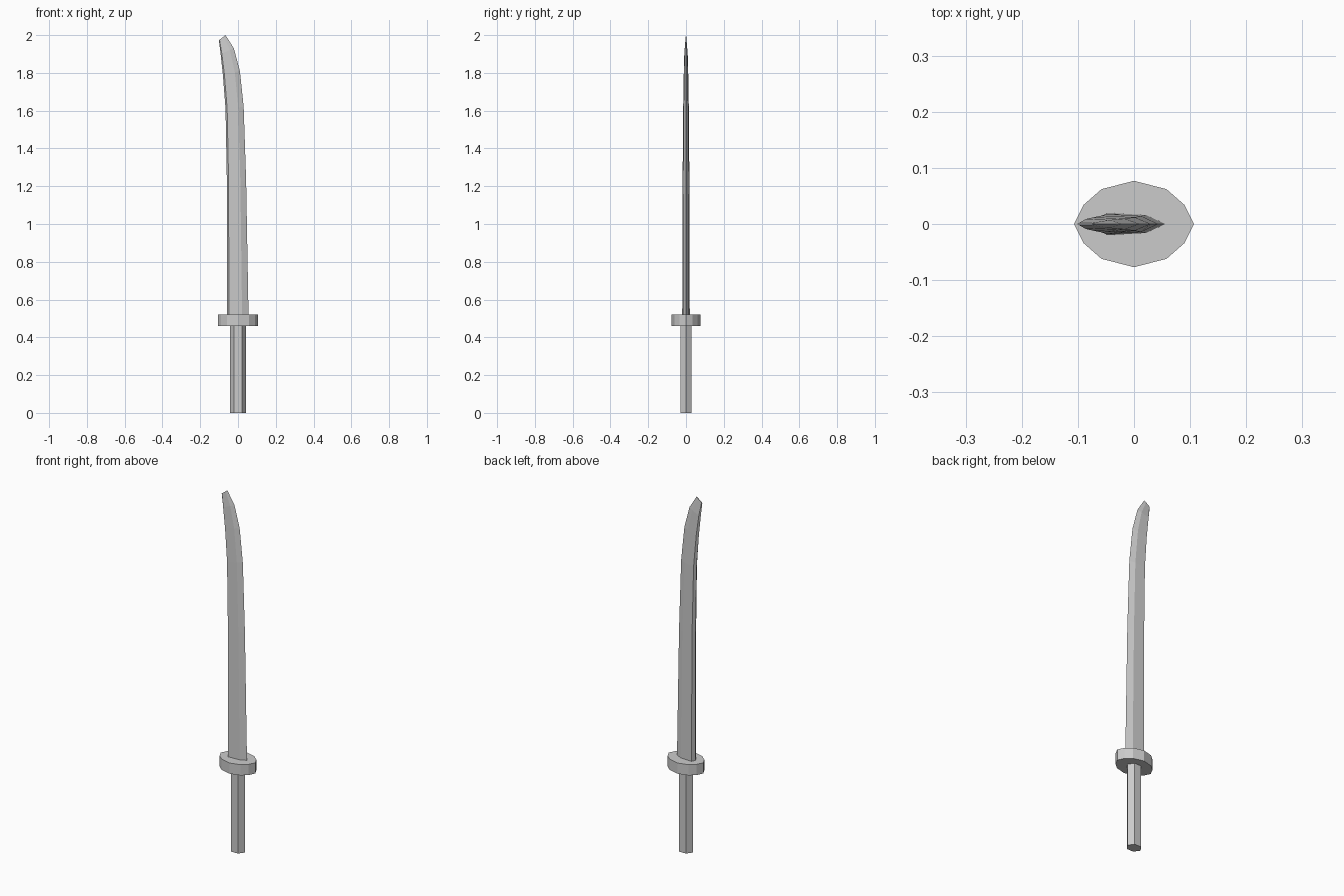
import bpy, bmesh
from math import cos, sin, pi

if "Cube" in bpy.data.objects:
    bpy.data.objects.remove(bpy.data.objects["Cube"])


def loft(name, rings):
    """Skin a list of equal-length vertex rings and cap both ends."""
    bm = bmesh.new()
    rows = [[bm.verts.new(p) for p in r] for r in rings]
    n = len(rows[0])
    for a, b in zip(rows, rows[1:]):
        for i in range(n):
            j = (i + 1) % n
            bm.faces.new((a[i], a[j], b[j], b[i]))
    bm.faces.new(rows[0][::-1])
    bm.faces.new(rows[-1])
    bmesh.ops.recalc_face_normals(bm, faces=bm.faces)
    me = bpy.data.meshes.new(name)
    bm.to_mesh(me)
    bm.free()
    ob = bpy.data.objects.new(name, me)
    bpy.context.collection.objects.link(ob)
    return ob


def oval(sides, rx, ry, z):
    return [(rx * cos(2 * pi * i / sides), ry * sin(2 * pi * i / sides), z)
            for i in range(sides)]


# Six-sided grip
loft("grip", [oval(6, 0.042, 0.035, z) for z in (0, 0.47)])

# Twelve-sided oval guard
def guard_ring(z):
    quarter = [(0.107, 0), (0.09, 0.034), (0.058, 0.062), (0, 0.077)]
    half = quarter + [(-x, y) for x, y in quarter[-2::-1]]
    return [(x, y, z) for x, y in half + [(x, -y) for x, y in half[-2:0:-1]]]


loft("guard", [guard_ring(z) for z in (0.46, 0.52)])

# Curved blade: edge x, edge z, spine x, spine z, half thickness
stations = [
    (0.056, 0.50, -0.058, 0.50, 0.020),
    (0.043, 1.23, -0.059, 1.23, 0.018),
    (0.030, 1.62, -0.066, 1.61, 0.015),
    (0.010, 1.81, -0.080, 1.79, 0.012),
    (-0.022, 1.93, -0.092, 1.90, 0.009),
    (-0.066, 2.00, -0.101, 1.973, 0.002),
]


def blade_ring(ex, ez, sx, sz, t):
    def at(f, y):
        return (ex + (sx - ex) * f, y, ez + (sz - ez) * f)
    # cutting edge, ridges, back shoulders and peaked spine
    return [at(0, 0), at(0.3, t * 0.8), at(0.91, t), at(1, 0),
            at(0.91, -t), at(0.3, -t * 0.8)]


loft("blade", [blade_ring(*s) for s in stations])
